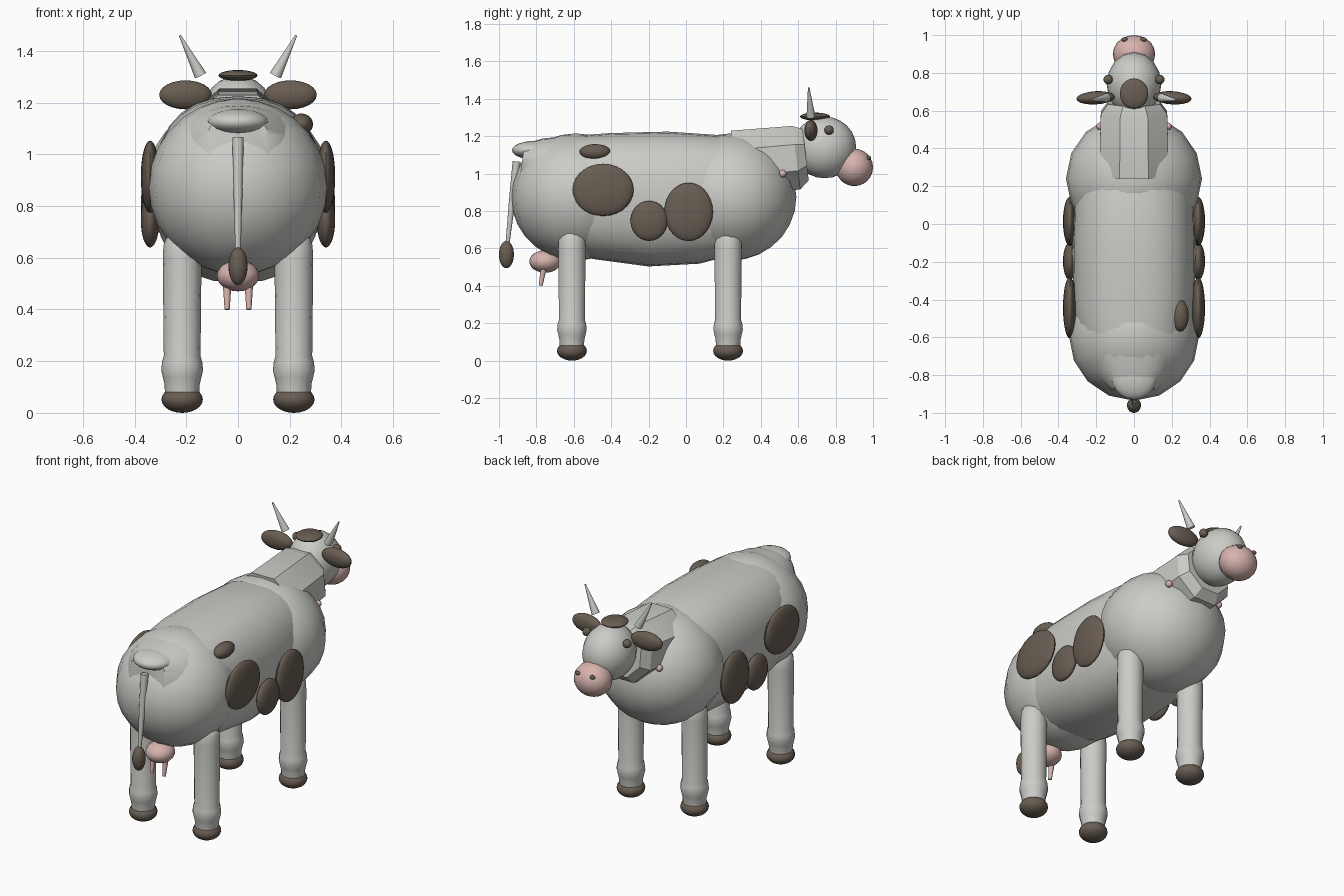
import bpy
import bmesh
import math
from mathutils import Vector, Matrix

cube = bpy.data.objects.get("Cube")
if cube:
    bpy.data.objects.remove(cube, do_unlink=True)


def material(name, rgb):
    mat = bpy.data.materials.new(name)
    mat.use_nodes = True
    mat.diffuse_color = (*rgb, 1)
    mat.node_tree.nodes["Principled BSDF"].inputs["Base Color"].default_value = (*rgb, 1)
    return mat


HIDE = material("pale hide", (0.6, 0.6, 0.57))
BROWN = material("dark brown", (0.14, 0.11, 0.085))
PINK = material("soft pink", (0.68, 0.45, 0.42))


def finish(name, bm, mat, angle=40):
    bmesh.ops.recalc_face_normals(bm, faces=bm.faces)
    mesh = bpy.data.meshes.new(name)
    bm.to_mesh(mesh)
    bm.free()
    mesh.materials.append(mat)
    obj = bpy.data.objects.new(name, mesh)
    bpy.context.collection.objects.link(obj)
    bpy.ops.object.select_all(action="DESELECT")
    obj.select_set(True)
    bpy.context.view_layer.objects.active = obj
    bpy.ops.object.shade_smooth_by_angle(angle=math.radians(angle))
    return obj


def ellipsoid(name, center, radii, mat, segments=20, rings=12, turn=None):
    bm = bmesh.new()
    bmesh.ops.create_uvsphere(bm, u_segments=segments, v_segments=rings, radius=1)
    matrix = Matrix.Translation(center) @ (turn or Matrix()) @ Matrix.Diagonal((*radii, 1))
    bmesh.ops.transform(bm, matrix=matrix, verts=bm.verts)
    return finish(name, bm, mat)


def loft(name, sections, mat, sides=16, power=2, phase=0, angle=40):
    """Skin rings given as (center, across radius, other radius) along a path."""
    bm = bmesh.new()
    axis = (Vector(sections[-1][0]) - Vector(sections[0][0])).normalized()
    across = Vector((1, 0, 0))
    across = (across - axis * across.dot(axis)).normalized()
    up = across.cross(axis)
    rings = []
    for center, ra, rb in sections:
        ring = []
        for i in range(sides):
            t = math.tau * (i + phase) / sides
            c, s = math.cos(t), math.sin(t)
            a = math.copysign(abs(c) ** (2 / power), c) * ra
            b = math.copysign(abs(s) ** (2 / power), s) * rb
            ring.append(bm.verts.new(Vector(center) + across * a + up * b))
        rings.append(ring)
    for low, high in zip(rings, rings[1:]):
        for i in range(sides):
            j = (i + 1) % sides
            bm.faces.new((low[i], low[j], high[j], high[i]))
    bm.faces.new(rings[0])
    bm.faces.new(rings[-1])
    return finish(name, bm, mat, angle)


# Torso: chest, rump, and a squarish barrel joining them
ellipsoid("chest", (0, 0.24, 0.875), (0.36, 0.35, 0.34), HIDE, 16, 14)
ellipsoid("rump", (0, -0.59, 0.875), (0.345, 0.345, 0.34), HIDE, 16, 14)
barrel = [(-0.88, 1.16, 0.92, 0.12), (-0.8, 1.19, 0.72, 0.21), (-0.65, 1.205, 0.6, 0.29),
          (-0.45, 1.22, 0.54, 0.32), (-0.15, 1.228, 0.5, 0.325),
          (0.12, 1.21, 0.515, 0.315), (0.36, 1.15, 0.58, 0.25)]
loft("barrel", [((0, y, (top + low) / 2), rx, (top - low) / 2) for y, top, low, rx in barrel],
     HIDE, sides=28, power=2.45, angle=50)
ellipsoid("tail_root", (0, -0.81, 1.125), (0.12, 0.12, 0.05), HIDE)

# Neck: eight flat-sided taper with a narrower collar
loft("neck", [((0, 0.26, 1.055), 0.2, 0.19), ((0, 0.59, 1.085), 0.19, 0.185),
              ((0, 0.64, 1.1), 0.15, 0.15)], HIDE, sides=8, phase=0.5, angle=30)

# Head
ellipsoid("head", (0, 0.74, 1.14), (0.145, 0.17, 0.165), HIDE, 16, 12)
ellipsoid("crown_patch", (0, 0.69, 1.305), (0.075, 0.08, 0.021), BROWN)
ellipsoid("muzzle", (0, 0.9, 1.033), (0.112, 0.1, 0.1), PINK)

# Paired head parts
for side, word in ((1, "left"), (-1, "right")):
    ellipsoid(word + "_ear", (0.203 * side, 0.668, 1.23), (0.102, 0.035, 0.056), BROWN,
              turn=Matrix.Rotation(-0.06 * side, 4, "Z"))
    ellipsoid(word + "_eye", (0.137 * side, 0.765, 1.233), (0.025, 0.025, 0.025), BROWN)
    ellipsoid(word + "_nostril", (0.05 * side, 0.977, 1.084), (0.016, 0.012, 0.012), BROWN)
    ellipsoid(word + "_neck_stud", (0.18 * side, 0.517, 1.0), (0.02, 0.02, 0.02), PINK)
    loft(word + "_horn", [((0.145 * side, 0.668, 1.305), 0.024, 0.024),
                          ((0.225 * side, 0.656, 1.46), 0.004, 0.004)], HIDE, sides=12)

# Legs with rounded tops, ankle swellings and hooves
LEG = [(0.7, 0.035), (0.685, 0.058), (0.65, 0.072), (0.6, 0.075), (0.22, 0.071),
       (0.195, 0.078), (0.165, 0.081), (0.135, 0.074), (0.11, 0.068), (0.06, 0.066)]
for side, word in ((1, "left"), (-1, "right")):
    for y, end in ((0.225, "front"), (-0.61, "rear")):
        x = 0.216 * side
        loft(f"{end}_{word}_leg", [((x, y, z), r, r) for z, r in LEG], HIDE, sides=14, angle=50)
        ellipsoid(f"{end}_{word}_hoof", (x, y, 0.052), (0.08, 0.08, 0.052), BROWN)

# Hide patches: three on each flank, one extra high on the left
for side, word in ((1, "left"), (-1, "right")):
    for label, y, z, ry, rz in (("rear", -0.443, 0.913, 0.163, 0.14),
                                ("middle", -0.197, 0.747, 0.1, 0.107),
                                ("front", 0.014, 0.795, 0.13, 0.156)):
        ellipsoid(f"{label}_{word}_patch", (0.34 * side, y, z), (0.036, ry, rz), BROWN, 24, 14)
ellipsoid("upper_left_patch", (0.245, -0.486, 1.116), (0.045, 0.083, 0.042), BROWN)

# Udder
ellipsoid("udder", (0, -0.753, 0.53), (0.082, 0.085, 0.06), PINK)
for side, word in ((1, "left"), (-1, "right")):
    loft(word + "_teat", [((0.042 * side, -0.762, 0.49), 0.016, 0.016),
                          ((0.042 * side, -0.777, 0.4), 0.01, 0.01)], PINK, sides=12)

# Tail
loft("tail", [((0, -0.905, 1.065), 0.022, 0.022), ((0, -0.93, 0.85), 0.017, 0.017),
              ((0, -0.957, 0.6), 0.01, 0.01)], HIDE, sides=12)
ellipsoid("tail_tuft", (0, -0.96, 0.567), (0.037, 0.04, 0.073), BROWN)
